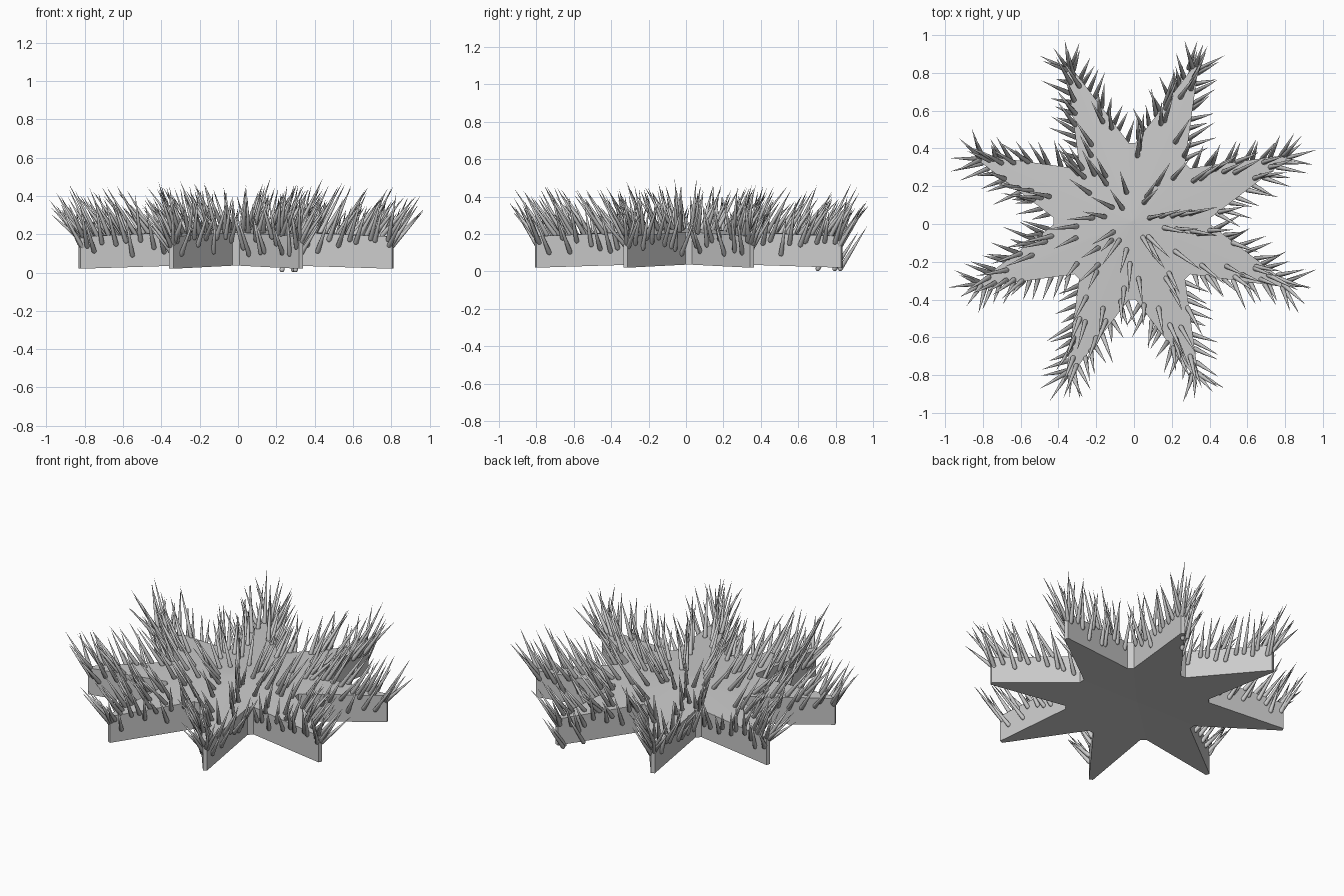
import bpy, bmesh, math, random
from mathutils import Vector

if "Cube" in bpy.data.objects:
    bpy.data.objects.remove(bpy.data.objects["Cube"])

random.seed(7)
ARMS, TIP_R, NOTCH_R = 8, 0.885, 0.415
CENTRE = Vector((-0.01, 0.015, 0))
UP = Vector((0, 0, 1))

grey = bpy.data.materials.new("pale_grey")
grey.diffuse_color = (0.6, 0.6, 0.6, 1)
grey.use_nodes = True
grey.node_tree.nodes["Principled BSDF"].inputs["Base Color"].default_value = grey.diffuse_color


def polar(angle, radius, side=0.0):
    """Point at an angle and radius, shifted sideways."""
    c, s = math.cos(angle), math.sin(angle)
    return Vector((radius * c - side * s, radius * s + side * c, 0))


def top_z(r):
    return 0.23 - 0.042 * r / TIP_R


def bottom_z(r):
    return 0.05 - 0.03 * r / TIP_R


def finish(bm, name):
    bmesh.ops.recalc_face_normals(bm, faces=bm.faces)
    mesh = bpy.data.meshes.new(name)
    bm.to_mesh(mesh)
    bm.free()
    mesh.materials.append(grey)
    obj = bpy.data.objects.new(name, mesh)
    bpy.context.collection.objects.link(obj)
    obj.location = CENTRE
    return obj


# Thick, slightly domed star with blunt tips and notches
outline = []
for k in range(ARMS):
    tip = math.tau * (k + 0.5) / ARMS
    notch = math.tau * (k + 1) / ARMS
    outline += [polar(tip, TIP_R, -0.012), polar(tip, TIP_R, 0.012),
                polar(notch, NOTCH_R, -0.018), polar(notch, NOTCH_R, 0.018)]
bm = bmesh.new()
upper = [bm.verts.new((p.x, p.y, top_z(p.length))) for p in outline]
lower = [bm.verts.new((p.x, p.y, bottom_z(p.length))) for p in outline]
peak = bm.verts.new((0, 0, top_z(0)))
hollow = bm.verts.new((0, 0, bottom_z(0)))
for i in range(len(outline)):
    j = (i + 1) % len(outline)
    bm.faces.new((peak, upper[i], upper[j]))
    bm.faces.new((hollow, lower[j], lower[i]))
    bm.faces.new((upper[i], lower[i], lower[j], upper[j]))
finish(bm, "star_body")

# Spines: tapered needles with rounded roots
bm = bmesh.new()
SIDES = 8


def spine(base, horizontal, rise=0.2):
    """Needle from base, leaning along a horizontal vector while rising."""
    jitter = Vector((random.uniform(-1, 1), random.uniform(-1, 1), random.uniform(-1, 1)))
    axis = horizontal + UP * rise + jitter * 0.028
    length = axis.length
    axis.normalize()
    u = axis.cross(UP).normalized()
    v = axis.cross(u)
    rings = []
    for along, radius in ((-0.009, 0.009), (0, 0.0135), (length * 0.45, 0.0085)):
        rings.append([bm.verts.new(base + axis * along
                      + (u * math.cos(a) + v * math.sin(a)) * radius)
                      for a in (math.tau * n / SIDES for n in range(SIDES))])
    root = bm.verts.new(base - axis * 0.013)
    point = bm.verts.new(base + axis * length)
    for n in range(SIDES):
        m = (n + 1) % SIDES
        bm.faces.new((root, rings[0][m], rings[0][n]))
        for a, b in zip(rings, rings[1:]):
            bm.faces.new((a[n], a[m], b[m], b[n]))
        bm.faces.new((rings[-1][n], rings[-1][m], point))


for k in range(ARMS):
    angle = math.tau * (k + 0.5) / ARMS
    radial = polar(angle, 1)

    # Top spines, spread over each arm and its share of the middle
    for n in range(18):
        r = 0.06 + 0.78 * ((n + random.random()) / 18) ** 0.8
        peak_r = NOTCH_R * math.cos(math.pi / ARMS)
        half = (math.tan(math.pi / ARMS) * r if r < peak_r else
                0.165 * (TIP_R - r) / (TIP_R - peak_r))
        lateral = random.choice((-1, 1)) * half * random.uniform(0.25, 0.95)
        base = polar(angle, r, lateral)
        lean = base.normalized() * random.uniform(0.11, 0.17)
        base.z = top_z(base.length) + 0.002
        spine(base, lean, random.uniform(0.18, 0.26))

    # Wall spines, rising from both sides of each arm
    for side in (-1, 1):
        tip = polar(angle, TIP_R, side * 0.012)
        notch = polar(angle + side * math.pi / ARMS, NOTCH_R, -side * 0.018)
        along = (tip - notch).normalized()
        normal = Vector((-along.y, along.x, 0)) * side
        for n in range(10):
            base = notch.lerp(tip, (n + random.uniform(0.2, 0.9)) / 10)
            lean = (normal * 0.6 + radial * 0.5).normalized() * random.uniform(0.1, 0.16)
            base.z = random.uniform(0.09, 0.185)
            spine(base, lean, random.uniform(0.17, 0.23))

    # Fan of spines at each tip
    for turn in (-0.7, -0.2, 0.25, 0.65):
        base = polar(angle, TIP_R - 0.015, turn * 0.015)
        base.z = random.uniform(0.13, 0.19)
        spine(base, polar(angle + turn, 0.15), random.uniform(0.18, 0.22))

# A few roots showing beneath one arm
for x, y in ((0.24, 0.69), (0.31, 0.78), (0.3, 0.81)):
    spine(Vector((x, y, 0.014)), Vector((0.05, 0.12, 0)), 0.22)

spines = finish(bm, "spines")
bpy.context.view_layer.objects.active = spines
spines.select_set(True)
bpy.ops.object.shade_smooth_by_angle(angle=math.radians(60))
